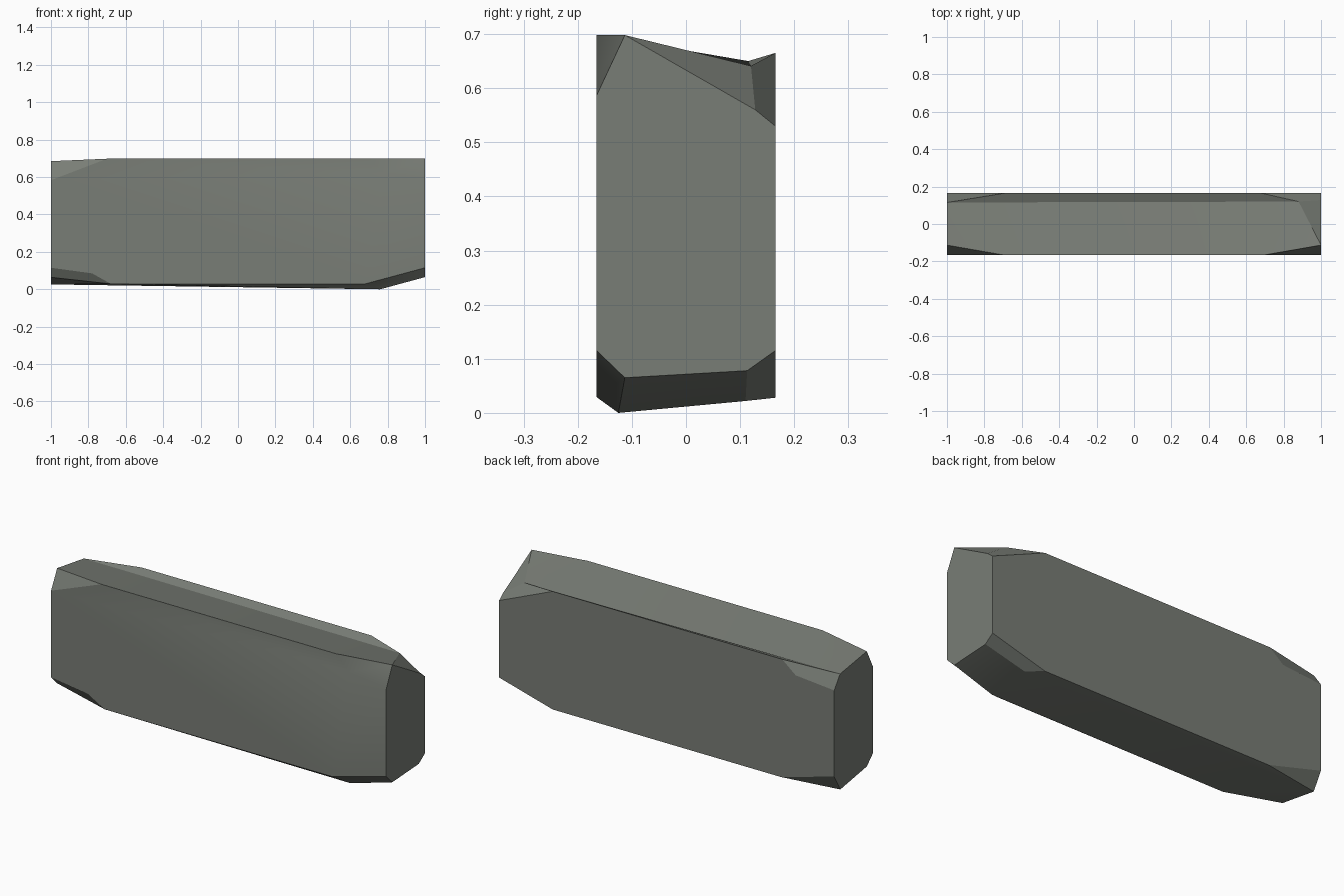
import bpy, bmesh, math

if "Cube" in bpy.data.objects:
    bpy.data.objects.remove(bpy.data.objects["Cube"])

# Chipped stone slab: every box corner is cut by a small facet.
# Per corner (side x, side y, side z): a = point on the long edge, b = on the
# depth edge, c = on the upright edge, m = optional extra chip point.
W = 0.165
corners = {
    (-1, -1,  1): dict(a=(-0.70, -W, 0.698), b=(-1, -0.113, 0.685), c=(-1, -W, 0.583)),
    ( 1, -1,  1): dict(a=(0.70, -W, 0.698), b=(1, -0.113, 0.698), c=(1, -W, 0.587),
                       m=(0.78, -W, 0.62), side="front"),
    (-1,  1,  1): dict(a=(-0.69, W, 0.665), b=(-1, 0.115, 0.65), c=(-1, W, 0.58),
                       m=(-0.77, W, 0.60), side="front"),
    ( 1,  1,  1): dict(a=(0.68, W, 0.665), b=(1, 0.128, 0.56), c=(1, W, 0.53),
                       m=(0.88, 0.12, 0.641), side="cap"),
    (-1, -1, -1): dict(a=(-0.68, -W, 0.029), b=(-1, -0.113, 0.064), c=(-1, -W, 0.115),
                       m=(-0.78, -W, 0.085), side="front"),
    ( 1, -1, -1): dict(a=(0.68, -W, 0.029), b=(1, -0.113, 0.065), c=(1, -W, 0.115),
                       m=(0.76, -0.125, 0.0), side="cap"),
    (-1,  1, -1): dict(a=(-0.68, W, 0.028), b=(-1, 0.113, 0.026), c=(-1, W, 0.115)),
    ( 1,  1, -1): dict(a=(0.68, W, 0.028), b=(1, 0.113, 0.078), c=(1, W, 0.115),
                       m=(0.76, 0.11, 0.022), side="cap"),
}

bm = bmesh.new()
V = {k: {n: bm.verts.new(c[n]) for n in "abcm" if n in c} for k, c in corners.items()}


def run(key, first, last, side=None):
    """Corner points from one cut edge to the next, with the chip point between."""
    mid = [V[key]["m"]] if side and corners[key].get("side") == side else []
    return [V[key][first]] + mid + [V[key][last]]


# front and back faces, then the two ends
for s in (-1, 1):
    bm.faces.new(run((-1, s, -1), "c", "a", "front") + run((1, s, -1), "a", "c", "front")
                 + run((1, s, 1), "c", "a", "front") + run((-1, s, 1), "a", "c", "front"))
    bm.faces.new(run((s, -1, -1), "c", "b") + run((s, 1, -1), "b", "c")
                 + run((s, 1, 1), "c", "b") + run((s, -1, 1), "b", "c"))

# corner facets
for key in V:
    bm.faces.new(run(key, "b", "a", "cap") + run(key, "a", "c", "front")[1:])

# top and bottom: uneven, so split into planes along the chip edges
LF, RF, LB, RB = ((x, y) for y in (-1, 1) for x in (-1, 1))


def strip(z, names):
    bm.faces.new([V[(*corner, z)][n] for corner, n in names])


strip(1, [(RF, "b"), (RB, "b"), (RB, "m")])              # end chip
strip(1, [(RF, "a"), (RF, "b"), (RB, "m")])
strip(1, [(LF, "a"), (RF, "a"), (RB, "m")])
strip(1, [(LF, "a"), (RB, "m"), (LB, "b")])
strip(1, [(LF, "b"), (LF, "a"), (LB, "b")])
strip(1, [(LB, "b"), (RB, "m"), (RB, "a"), (LB, "a")])   # back lip
strip(-1, [(RF, "b"), (RB, "b"), (RB, "m"), (RF, "m")])  # end bevel
strip(-1, [(LF, "a"), (RF, "a"), (RF, "m")])
strip(-1, [(LF, "a"), (RF, "m"), (LB, "b")])
strip(-1, [(LF, "b"), (LF, "a"), (LB, "b")])
strip(-1, [(LB, "b"), (RF, "m"), (RB, "m")])
strip(-1, [(LB, "b"), (RB, "m"), (RB, "a"), (LB, "a")])

bmesh.ops.recalc_face_normals(bm, faces=bm.faces)
mesh = bpy.data.meshes.new("stone_slab")
bm.to_mesh(mesh)
bm.free()

slab = bpy.data.objects.new("stone_slab", mesh)
bpy.context.collection.objects.link(slab)

# stone colour
stone = bpy.data.materials.new("grey_green_stone")
stone.diffuse_color = (0.19, 0.205, 0.18, 1)
stone.use_nodes = True
stone.node_tree.nodes["Principled BSDF"].inputs["Base Color"].default_value = stone.diffuse_color
mesh.materials.append(stone)

# soft shading over the shallow planes only
bpy.context.view_layer.objects.active = slab
slab.select_set(True)
bpy.ops.object.shade_smooth_by_angle(angle=math.radians(20))
